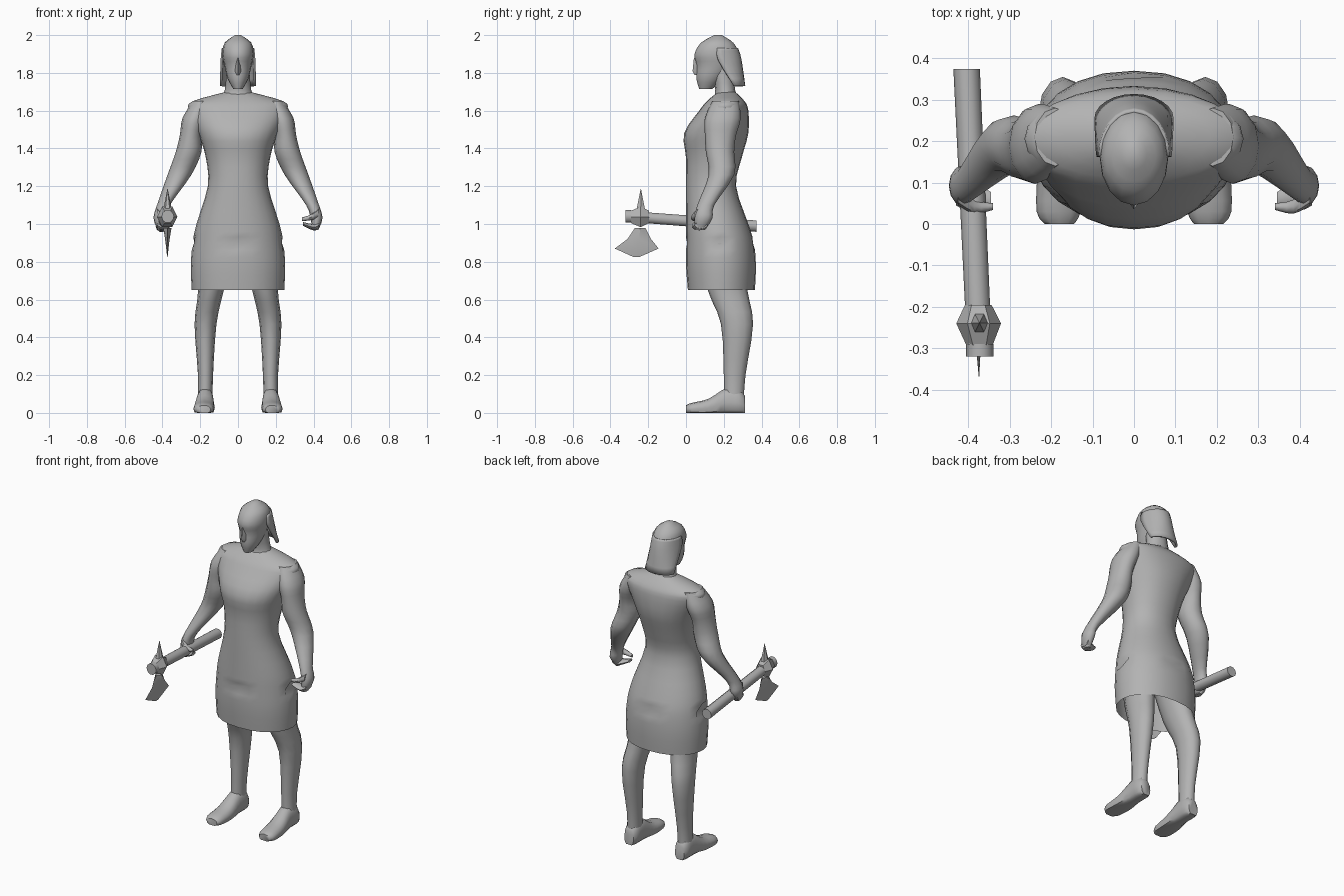
import bpy, bmesh
from math import sin, cos, pi, copysign, radians
from mathutils import Vector

cube = bpy.data.objects.get("Cube")
if cube:
    bpy.data.objects.remove(cube, do_unlink=True)

grey = bpy.data.materials.new("plain_grey")
grey.use_nodes = True
grey.diffuse_color = (.45, .45, .45, 1)
shader = grey.node_tree.nodes["Principled BSDF"]
shader.inputs["Base Color"].default_value = grey.diffuse_color


def blend_rows(rows, steps):
    """Fill in rows between the given ones along a smooth spline."""
    rows = [Vector(row) for row in rows]
    last = len(rows) - 1
    filled = []
    for k in range(last):
        start, end = rows[k], rows[k + 1]
        pull_in = (end - rows[max(k - 1, 0)]) / 2
        pull_out = (rows[min(k + 2, last)] - start) / 2
        for step in range(steps):
            t = step / steps
            ease = t * t * (3 - 2 * t)
            filled.append(start.lerp(end, ease)
                          + pull_in * t * (1 - t) ** 2
                          - pull_out * t * t * (1 - t))
    return filled + [rows[last]]


def loft(name, rows, axis="z", sides=12, side=1, steps=3,
         hollow=False, half=False, square=1, angle=50):
    """Each row: place on the axis, centre, half width, low and high limits."""
    bm = bmesh.new()
    along = "xyz".index(axis)
    across, depth = [i for i in range(3) if i != along]
    count = sides + 1 if half else sides
    turn = pi if half else 2 * pi
    rings = []
    for place, centre, width, low, high in blend_rows(rows, steps):
        ring = []
        for i in range(count):
            a = turn * i / sides
            point = Vector()
            point[along] = place
            point[across] = centre + width * copysign(abs(cos(a)) ** square, cos(a))
            point[depth] = (low + high) / 2 + (high - low) / 2 * sin(a)
            point.x *= side
            point.z = max(point.z, 0)
            ring.append(bm.verts.new(point))
        rings.append(ring)
    for lower, upper in zip(rings, rings[1:]):
        for i in range(sides):
            j = (i + 1) % count
            bm.faces.new((lower[i], lower[j], upper[j], upper[i]))
    if not (hollow or half):
        bm.faces.new(rings[0])
        bm.faces.new(rings[-1])
    bmesh.ops.recalc_face_normals(bm, faces=bm.faces)

    mesh = bpy.data.meshes.new(name)
    bm.to_mesh(mesh)
    bm.free()
    mesh.materials.append(grey)
    part = bpy.data.objects.new(name, mesh)
    bpy.context.collection.objects.link(part)
    bpy.ops.object.select_all(action='DESELECT')
    part.select_set(True)
    bpy.context.view_layer.objects.active = part
    bpy.ops.object.shade_smooth_by_angle(angle=radians(angle))
    return part


# Tunic: open hem, narrow waist, broad chest and shoulders
tunic = loft("tunic", [
    (.65, 0, .245, .01, .365),
    (.78, 0, .25, 0, .37),
    (.9, 0, .24, 0, .36),
    (1, 0, .22, 0, .33),
    (1.2, 0, .16, 0, .265),
    (1.35, 0, .17, 0, .295),
    (1.48, 0, .21, -.01, .33),
    (1.6, 0, .26, .07, .33),
    (1.65, 0, .24, .11, .31),
    (1.7, 0, .06, .17, .26),
], sides=24, hollow=True, square=.9)

# Small folds pressed in at the hips, front and back
middle = Vector((0, .18, .9))
for vert in tunic.data.vertices:
    offset = vert.co - middle
    if abs(offset.z) < .01 and min(abs(offset.x), abs(offset.y)) < .01:
        vert.co = middle + offset * .86

# Neck, head and nose
loft("neck", [(1.66, 0, .09, .14, .28), (1.71, 0, .07, .155, .26),
              (1.82, 0, .06, .13, .25)])
loft("head", [
    (1.715, 0, .025, .07, .14),
    (1.77, 0, .055, .055, .2),
    (1.84, 0, .072, .055, .26),
    (1.9, 0, .083, .045, .28),
    (1.96, 0, .07, .08, .25),
    (2, 0, .015, .15, .19),
], sides=16)
loft("nose", [(1.79, 0, .012, .045, .08), (1.81, 0, .016, .035, .08),
              (1.88, 0, .008, .042, .08)], sides=4, steps=1, angle=30)

# Hair wrapping the back of the head
hair = loft("hair", [(1.93, 0, .08, .06, .27), (1.87, 0, .086, .05, .288),
                     (1.73, 0, .09, .2, .308)], half=True)
thickness = hair.modifiers.new("thickness", 'SOLIDIFY')
thickness.thickness = .012
thickness.offset = 0

for word, side in (("left", 1), ("right", -1)):
    # Arm running into the palm
    loft(word + "_arm", [
        (1.65, .19, .05, .14, .28),
        (1.56, .23, .064, .1, .29),
        (1.47, .25, .058, .1, .265),
        (1.38, .262, .068, .105, .255),
        (1.26, .31, .063, .12, .255),
        (1.1, .395, .034, .06, .15),
        (1.03, .415, .032, .045, .14),
        (.967, .41, .015, .05, .1),
    ], side=side)
    # Curled fingers and thumb
    loft(word + "_fingers", [
        (.43, .08, .035, .975, 1.015),
        (.4, .07, .038, .966, 1),
        (.345, .055, .022, .99, 1.01),
    ], axis="x", sides=8, side=side)
    loft(word + "_thumb", [
        (.425, .07, .025, 1.03, 1.08),
        (.385, .042, .017, 1.02, 1.05),
        (.34, .042, .008, 1.015, 1.035),
    ], axis="x", sides=8, side=side)
    # Leg, from under the tunic to the ankle
    loft(word + "_leg", [
        (.9, .115, .1, .06, .3),
        (.65, .143, .068, .115, .325),
        (.47, .172, .058, .185, .355),
        (.2, .172, .04, .2, .315),
        (.05, .175, .04, .2, .305),
    ], side=side)
    # Foot, flattened where it meets the ground
    loft(word + "_foot", [
        (0, .18, .035, -.005, .04),
        (.03, .182, .053, -.012, .053),
        (.12, .178, .055, -.02, .075),
        (.21, .174, .046, -.025, .13),
        (.28, .174, .045, -.025, .128),
        (.312, .174, .032, -.01, .09),
    ], axis="y", side=side, square=.8)

# Axe: shaft with end collar, hub, spike and flared blade
loft("axe_shaft", [(.374, -.404, .032, .957, 1.02), (-.3, -.373, .03, 1.01, 1.07)],
     axis="y", sides=10, steps=1)
loft("axe_collar", [(-.29, -.372, .033, 1.005, 1.075), (-.32, -.372, .033, 1.005, 1.075)],
     axis="y", sides=10, steps=1)
loft("axe_hub", [(-.195, -.376, .032, 1, 1.075), (-.24, -.375, .054, .975, 1.1),
                 (-.292, -.373, .032, 1, 1.075)],
     axis="y", sides=6, steps=1, angle=25)
loft("axe_spike", [(1.07, -.373, .024, -.267, -.212), (1.185, -.373, .001, -.24, -.238)],
     sides=6, steps=1, angle=30)
loft("axe_blade", [
    (.98, -.374, .022, -.27, -.215),
    (.92, -.374, .012, -.31, -.185),
    (.87, -.374, .006, -.377, -.145),
    (.824, -.374, .001, -.275, -.25),
], sides=4, steps=1, angle=30)
